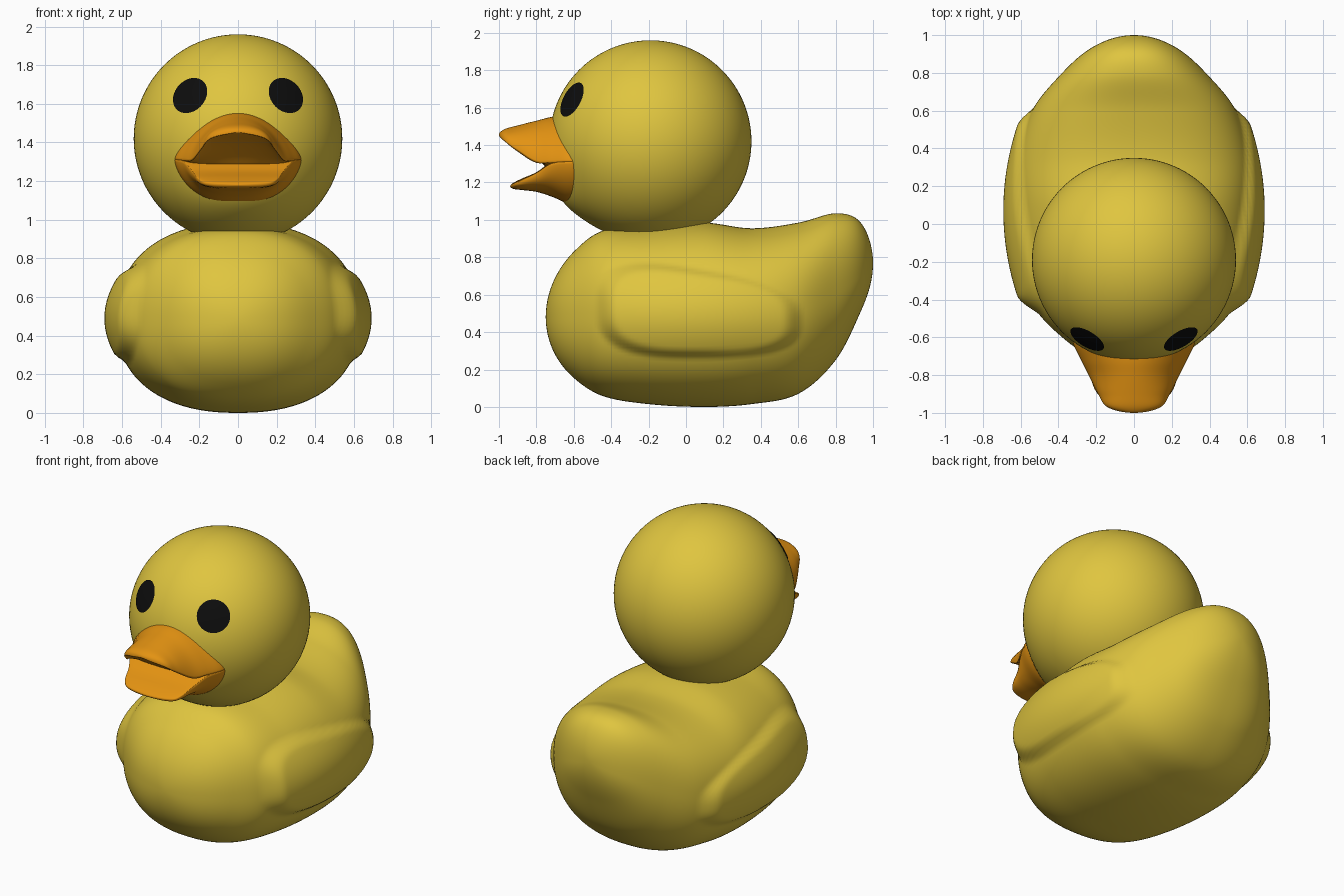
import bpy, bmesh, math
from mathutils import Vector

cube = bpy.data.objects.get("Cube")
if cube:
    bpy.data.objects.remove(cube)


def material(name, rgb):
    mat = bpy.data.materials.new(name)
    mat.use_nodes = True
    color = (*rgb, 1)
    mat.diffuse_color = color
    bsdf = next(n for n in mat.node_tree.nodes if n.type == 'BSDF_PRINCIPLED')
    bsdf.inputs["Base Color"].default_value = color
    bsdf.inputs["Roughness"].default_value = 0.5
    return mat


yellow = material("yellow", (0.74, 0.56, 0.05))
orange = material("orange", (0.77, 0.29, 0.006))
black = material("black", (0.004, 0.004, 0.004))


def finish(name, bm, mat):
    bmesh.ops.recalc_face_normals(bm, faces=bm.faces)
    mesh = bpy.data.meshes.new(name)
    bm.to_mesh(mesh)
    bm.free()
    mesh.materials.append(mat)
    for poly in mesh.polygons:
        poly.use_smooth = True
    obj = bpy.data.objects.new(name, mesh)
    bpy.context.collection.objects.link(obj)
    return obj


def smoothstep(a, b, v):
    k = min(1, max(0, (v - a) / (b - a)))
    return k * k * (3 - 2 * k)


def spline(knots, rows, t):
    """Smooth curve through the rows, one row per knot."""
    def slope(i):
        a, b = max(i - 1, 0), min(i + 1, len(knots) - 1)
        return (rows[b] - rows[a]) / (knots[b] - knots[a])
    i = 0
    while i < len(knots) - 2 and t > knots[i + 1]:
        i += 1
    h = knots[i + 1] - knots[i]
    u = (t - knots[i]) / h
    return (rows[i] * (1 + 2 * u) * (1 - u) ** 2 + slope(i) * h * u * (1 - u) ** 2
            + rows[i + 1] * u * u * (3 - 2 * u) + slope(i + 1) * h * u * u * (u - 1))


def loft(name, table, mat, steps, sides, xpower, adjust=None):
    """Table rows: y, half width, widest height, top, bottom, roundness."""
    first, last = table[0][0], table[-1][0]
    knots = [math.acos(1 - 2 * (r[0] - first) / (last - first)) for r in table]
    rows = [Vector(r[1:]) for r in table]
    bm = bmesh.new()
    rings = []
    for s in range(steps + 1):
        t = math.pi * s / steps
        y = first + (last - first) * (1 - math.cos(t)) / 2
        width, mid, top, bottom, power = spline(knots, rows, t)
        ring = []
        for k in range(sides):
            a = math.tau * k / sides
            c, n = math.cos(a), math.sin(a)
            x = math.copysign(abs(c) ** xpower, c) * width
            z = mid + ((top if n > 0 else bottom) - mid) * abs(n) ** power
            p = Vector((x, y, max(z, 0)))
            ring.append(bm.verts.new(adjust(p) if adjust else p))
        rings.append(ring)
    for r1, r2 in zip(rings, rings[1:]):
        for k in range(sides):
            j = (k + 1) % sides
            bm.faces.new((r1[k], r1[j], r2[j], r2[k]))
    for ring in (rings[0], rings[-1]):
        bm.faces.new(ring)
    bmesh.ops.remove_doubles(bm, verts=bm.verts, dist=0.0003)
    return finish(name, bm, mat)


def raise_wing(p):
    """Swell each flank into a soft folded wing."""
    along = p.y - 0.07
    half = 0.23 - 0.08 * along
    edge = abs(along / 0.53) ** 3 + abs((p.z - 0.27 - half) / half) ** 3
    amount = smoothstep(1.15, 0.6, edge)
    outer = 0.692 - 0.36 * along ** 2 - 1.5 * (p.z - 0.49) ** 2
    if abs(p.x) > 0.3 and outer > abs(p.x):
        p.x = math.copysign(abs(p.x) + (outer - abs(p.x)) * amount, p.x)
    return p


# Body with raised tail and wings
R = 0.87
loft("body", [
    (-.75, 0, .48, .48, .48, R), (-.7, .23, .48, .69, .28, R),
    (-.6, .38, .48, .83, .155, R), (-.45, .52, .48, .94, .06, R),
    (-.2, .6, .48, .965, .015, R), (.1, .63, .48, .985, 0, R),
    (.35, .62, .5, .955, .015, R), (.6, .54, .53, .985, .07, R),
    (.8, .38, .62, 1.035, .25, R), (.93, .23, .7, .99, .5, R),
    (1, 0, .77, .77, .77, R)], yellow, 120, 160, R, raise_wing)

# Head, slightly fuller under the beak
HEAD = Vector((0, -.19, 1.42))
bm = bmesh.new()
bmesh.ops.create_uvsphere(bm, u_segments=96, v_segments=64, radius=.54)
for v in bm.verts:
    v.co += HEAD
    if v.co.y < -.3:
        v.co.y -= .035 * math.exp(-(v.co.x / .25) ** 2 - ((v.co.z - 1.1) / .12) ** 2)
finish("head", bm, yellow)

# Beak, open, in two halves
loft("upper_beak", [
    (-.5, .34, 1.31, 1.56, 1.2, 1.5), (-.62, .325, 1.315, 1.56, 1.22, 1.5),
    (-.72, .28, 1.31, 1.55, 1.26, 1.4), (-.8, .24, 1.305, 1.53, 1.33, 1.2),
    (-.9, .19, 1.365, 1.505, 1.4, 1), (-.97, .14, 1.42, 1.485, 1.435, 1),
    (-1, 0, 1.455, 1.455, 1.455, 1)], orange, 48, 64, 1)
loft("lower_beak", [
    (-.5, .34, 1.31, 1.35, 1.07, 1.4), (-.62, .325, 1.31, 1.34, 1.085, 1.3),
    (-.72, .28, 1.3, 1.31, 1.125, 1.1), (-.8, .235, 1.25, 1.255, 1.15, .8),
    (-.88, .205, 1.21, 1.22, 1.16, .7), (-.92, .16, 1.19, 1.2, 1.165, .8),
    (-.94, 0, 1.18, 1.18, 1.18, 1)], orange, 48, 64, .8)

# Eyes: thin round caps lying on the head
for name, side in (("left_eye", 1), ("right_eye", -1)):
    bm = bmesh.new()
    bmesh.ops.create_uvsphere(bm, u_segments=48, v_segments=34, radius=.545)
    low = [v for v in bm.verts if v.co.z < .545 * math.cos(.2)]
    bmesh.ops.delete(bm, geom=low, context='VERTS')
    facing = Vector((side * .25, -.4225, .225)).to_track_quat('Z', 'Y')
    for v in bm.verts:
        v.co = facing @ v.co + HEAD
    eye = finish(name, bm, black)
    # Keep the open caps facing outward
    if eye.data.polygons[0].normal.dot(eye.data.polygons[0].center - HEAD) < 0:
        eye.data.flip_normals()
